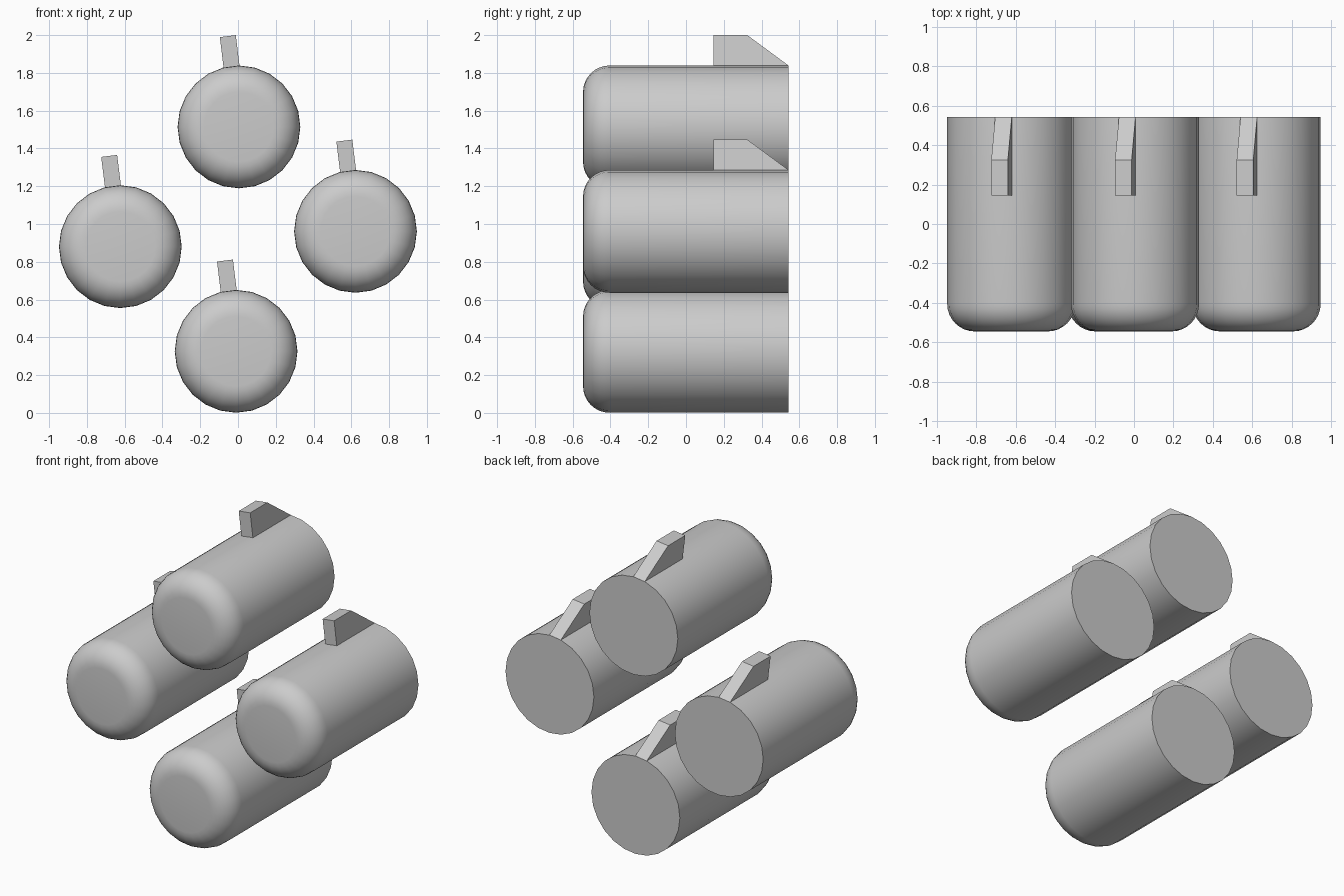
import bpy, bmesh, math
from mathutils import Matrix

if "Cube" in bpy.data.objects:
    bpy.data.objects.remove(bpy.data.objects["Cube"])

R, BACK, FRONT, ROUND = 0.325, 0.543, -0.545, 0.14
SIDES = 24
TILT = math.radians(-7)

grey = bpy.data.materials.new("light grey")
grey.diffuse_color = (0.6, 0.6, 0.6, 1)
grey.use_nodes = True
grey.node_tree.nodes["Principled BSDF"].inputs["Base Color"].default_value = grey.diffuse_color


def finish(bm, name, location):
    bmesh.ops.recalc_face_normals(bm, faces=bm.faces)
    mesh = bpy.data.meshes.new(name)
    bm.to_mesh(mesh)
    bm.free()
    mesh.materials.append(grey)
    obj = bpy.data.objects.new(name, mesh)
    obj.location = location
    bpy.context.collection.objects.link(obj)
    return obj


def tube(name, location):
    # flat back, straight wall, rounded shoulder, flat nose
    profile = [(R, BACK)]
    for i in range(9):
        a = math.pi / 2 * i / 8
        profile.append((R - ROUND + ROUND * math.cos(a),
                        FRONT + ROUND - ROUND * math.sin(a)))
    bm = bmesh.new()
    rings = []
    for r, y in profile:
        rings.append([bm.verts.new((r * math.cos(2 * math.pi * k / SIDES), y,
                                    r * math.sin(2 * math.pi * k / SIDES)))
                      for k in range(SIDES)])
    for a, b in zip(rings, rings[1:]):
        for k in range(SIDES):
            n = (k + 1) % SIDES
            bm.faces.new((a[k], a[n], b[n], b[k]))
    bm.faces.new(rings[0])
    bm.faces.new(rings[-1])
    obj = finish(bm, name, location)
    bpy.ops.object.select_all(action='DESELECT')
    obj.select_set(True)
    bpy.context.view_layer.objects.active = obj
    bpy.ops.object.shade_smooth_by_angle(angle=math.radians(35))


def fin(name, location):
    # wedge with a flat top sloping down to the back rim, leaning sideways
    outline = [(0.145, R - 0.02), (0.145, 0.484), (0.325, 0.484),
               (BACK, R - 0.003), (BACK, R - 0.02)]
    bm = bmesh.new()
    face = bm.faces.new([bm.verts.new((-0.0425, y, z)) for y, z in outline])
    ext = bmesh.ops.extrude_face_region(bm, geom=[face])
    verts = [v for v in ext["geom"] if isinstance(v, bmesh.types.BMVert)]
    bmesh.ops.translate(bm, verts=verts, vec=(0.085, 0, 0))
    bmesh.ops.transform(bm, matrix=Matrix.Rotation(TILT, 4, 'Y'), verts=bm.verts)
    finish(bm, name, location)


# four tubes in a diamond, each with its fin
for place, x, z in (("top", 0.005, 1.514), ("left", -0.623, 0.88),
                    ("right", 0.622, 0.961), ("bottom", -0.01, 0.326)):
    tube(place + "_tube", (x, 0, z))
    fin(place + "_fin", (x, 0, z))
